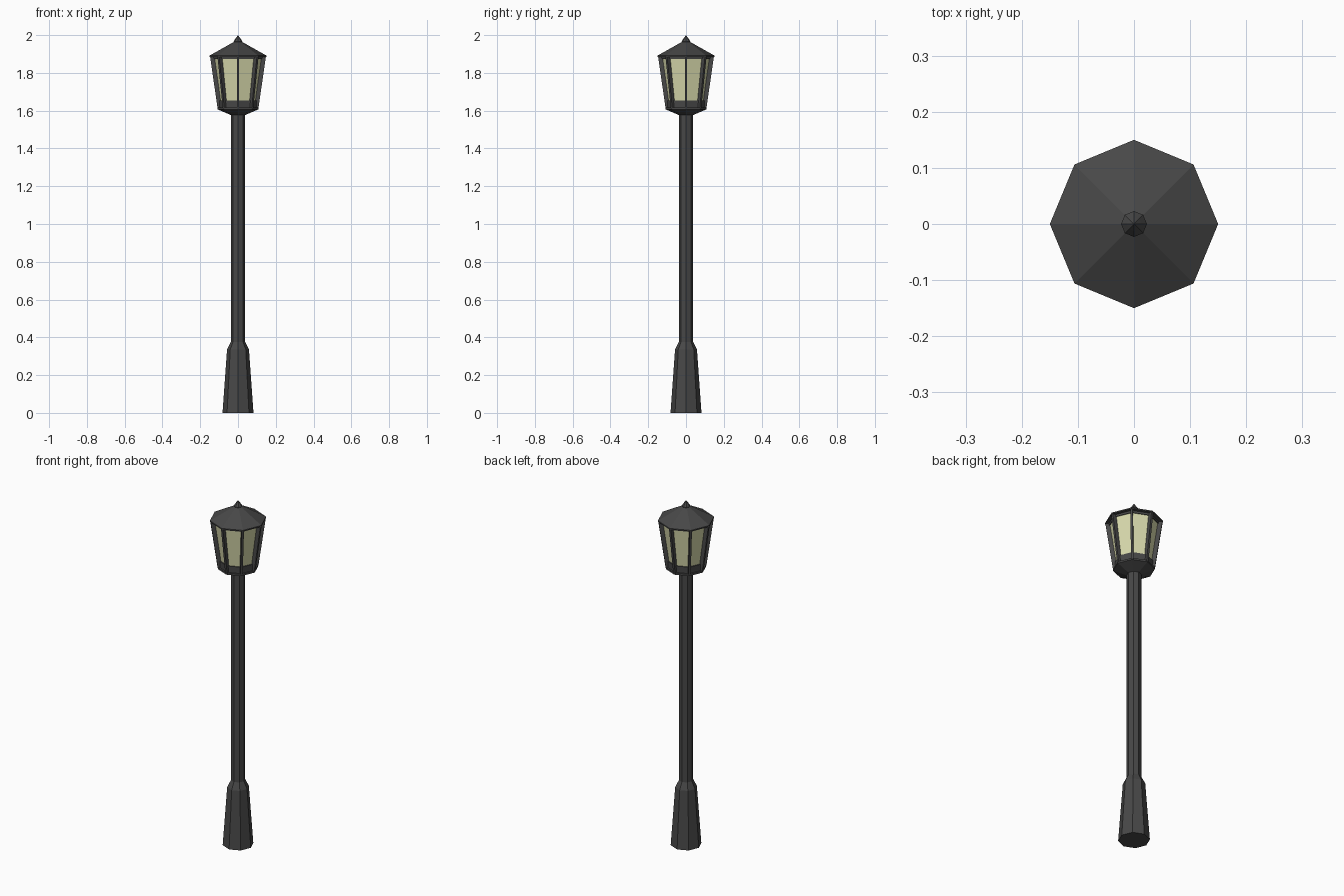
import bpy, bmesh
from math import cos, sin, pi

cube = bpy.data.objects.get("Cube")
if cube:
    bpy.data.objects.remove(cube, do_unlink=True)

SIDES = 8


def material(name, color):
    m = bpy.data.materials.new(name)
    m.use_nodes = True
    m.diffuse_color = color
    m.node_tree.nodes["Principled BSDF"].inputs["Base Color"].default_value = color
    return m


iron = material("dark iron", (0.064, 0.064, 0.064, 1))
pane = material("pale yellow glass", (0.70, 0.71, 0.42, 1))


def finish(name, bm, mat):
    bmesh.ops.recalc_face_normals(bm, faces=bm.faces)
    mesh = bpy.data.meshes.new(name)
    bm.to_mesh(mesh)
    bm.free()
    mesh.materials.append(mat)
    obj = bpy.data.objects.new(name, mesh)
    bpy.context.collection.objects.link(obj)
    return obj


def lathe(name, profile, mat):
    """Octagonal solid from (radius, height) pairs; radius 0 makes a tip."""
    bm = bmesh.new()
    rings = []
    for r, z in profile:
        n = SIDES if r > 0 else 1
        rings.append([bm.verts.new((r * cos(2 * pi * i / SIDES),
                                    r * sin(2 * pi * i / SIDES), z)) for i in range(n)])
    for low, high in zip(rings, rings[1:]):
        for i in range(SIDES):
            j = (i + 1) % SIDES
            if len(high) == 1:
                bm.faces.new((low[i], low[j], high[0]))
            else:
                bm.faces.new((low[i], low[j], high[j], high[i]))
    for ring in (rings[0], rings[-1]):
        if len(ring) > 1:
            bm.faces.new(ring)
    return finish(name, bm, mat)


# Post with flared foot
lathe("post", [(0.082, 0), (0.058, 0.335), (0.038, 0.375), (0.038, 1.58)], iron)

# Lantern tray and lower band
lathe("lantern_tray", [(0.038, 1.577), (0.108, 1.607), (0.108, 1.617),
                       (0.099, 1.617), (0.101, 1.655)], iron)

# Glass body
lathe("glass", [(0.094, 1.65), (0.126, 1.878)], pane)

# Roof with upper band
lathe("upper_band", [(0.130, 1.874), (0.132, 1.888)], iron)
lathe("roof", [(0.15, 1.885), (0.15, 1.892), (0.02, 1.965)], iron)
lathe("finial", [(0.018, 1.955), (0.023, 1.967), (0.013, 1.982), (0, 2.0)], iron)

# Radial glazing bars at the corners
bm = bmesh.new()
HALF = 0.006
for k in range(SIDES):
    c, s = cos(2 * pi * k / SIDES), sin(2 * pi * k / SIDES)
    corners = [[bm.verts.new((r * c - t * s, r * s + t * c, z))
                for r, z in ((0.088, 1.612), (0.108, 1.612), (0.148, 1.888), (0.12, 1.888))]
               for t in (-HALF, HALF)]
    a, b = corners
    bm.faces.new(a)
    bm.faces.new(b)
    for i in range(4):
        j = (i + 1) % 4
        bm.faces.new((a[i], a[j], b[j], b[i]))
finish("glazing_bars", bm, iron)
